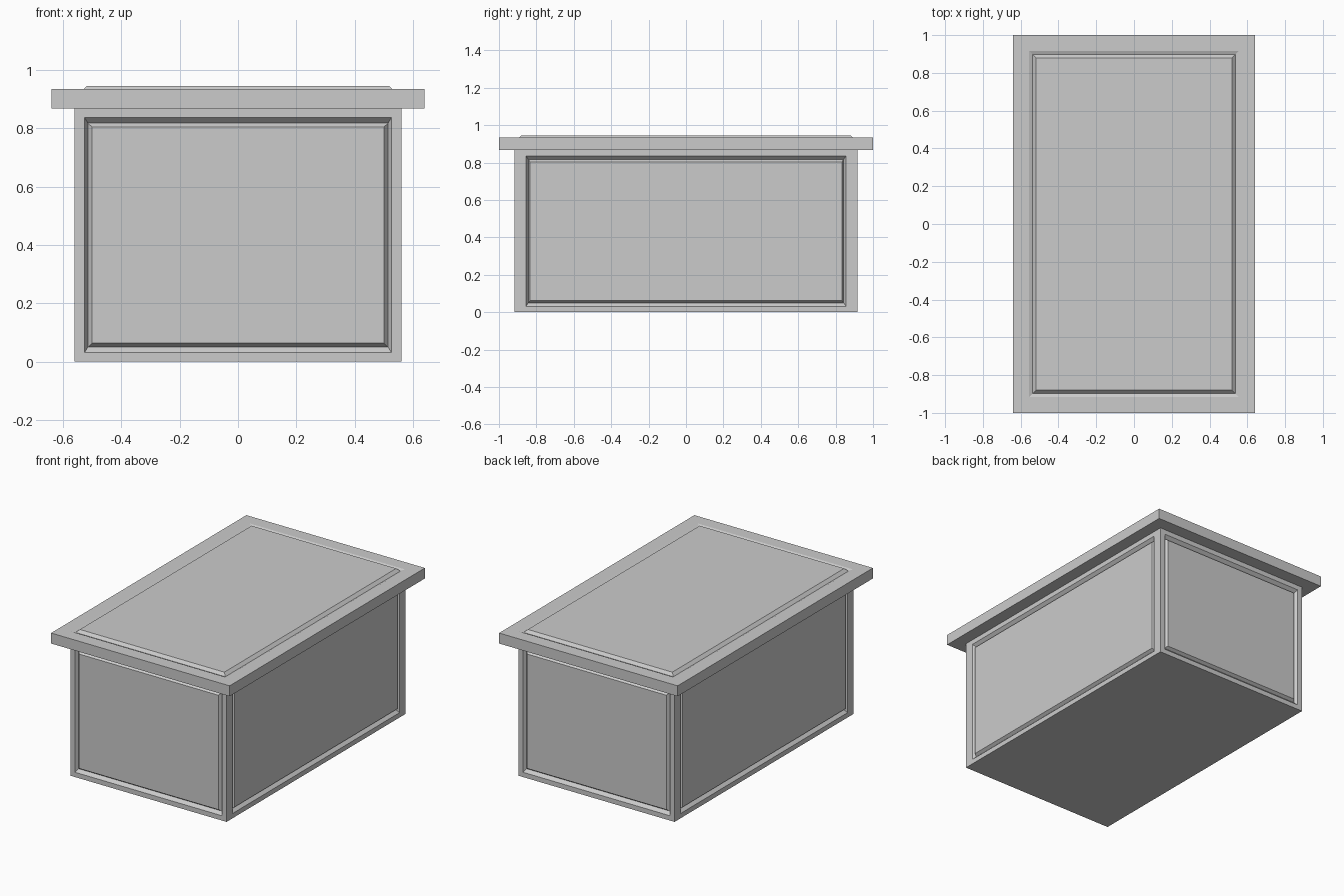
import bpy, bmesh
from mathutils import Vector

if "Cube" in bpy.data.objects:
    bpy.data.objects.remove(bpy.data.objects["Cube"])


def panelled_box(name, half, centre_z, panels):
    """Box whose chosen faces carry nested rings: (insets along x, y, z).
    A positive inset goes inward, a negative one goes outward."""
    bm = bmesh.new()
    bmesh.ops.create_cube(bm, size=2)
    for v in bm.verts:
        v.co = Vector(v.co[i] * half[i] for i in range(3))
    bm.normal_update()
    for face in list(bm.faces):
        n = face.normal
        key = tuple(round(c) for c in n)
        for ring in panels.get(key, []):
            bmesh.ops.inset_individual(bm, faces=[face], thickness=0.005)
            for v in face.verts:
                v.co = Vector((1 if v.co[i] > 0 else -1) * (half[i] - ring[i])
                              for i in range(3))
            bm.normal_update()
    bmesh.ops.translate(bm, verts=bm.verts, vec=(0, 0, centre_z))
    mesh = bpy.data.meshes.new(name)
    bm.to_mesh(mesh)
    bm.free()
    obj = bpy.data.objects.new(name, mesh)
    bpy.context.collection.objects.link(obj)
    return obj


# Grooved panels on the four walls of the chest
end_panel = [(0.034, 0, 0.031), (0.046, 0.02, 0.05), (0.06, 0.002, 0.063)]
side_panel = [(0, 0.061, 0.031), (0.02, 0.074, 0.05), (0.002, 0.083, 0.063)]
panelled_box("chest_body", (0.56, 0.917, 0.4335), 0.4335, {
    (0, -1, 0): end_panel, (0, 1, 0): end_panel,
    (1, 0, 0): side_panel, (-1, 0, 0): side_panel})

# Overhanging lid with a grooved, slightly raised top panel
lid_panel = [(0.085, 0.083, 0), (0.103, 0.103, 0.008), (0.122, 0.12, -0.01)]
panelled_box("lid", (0.64, 1.0, 0.034), 0.901, {(0, 0, 1): lid_panel})
